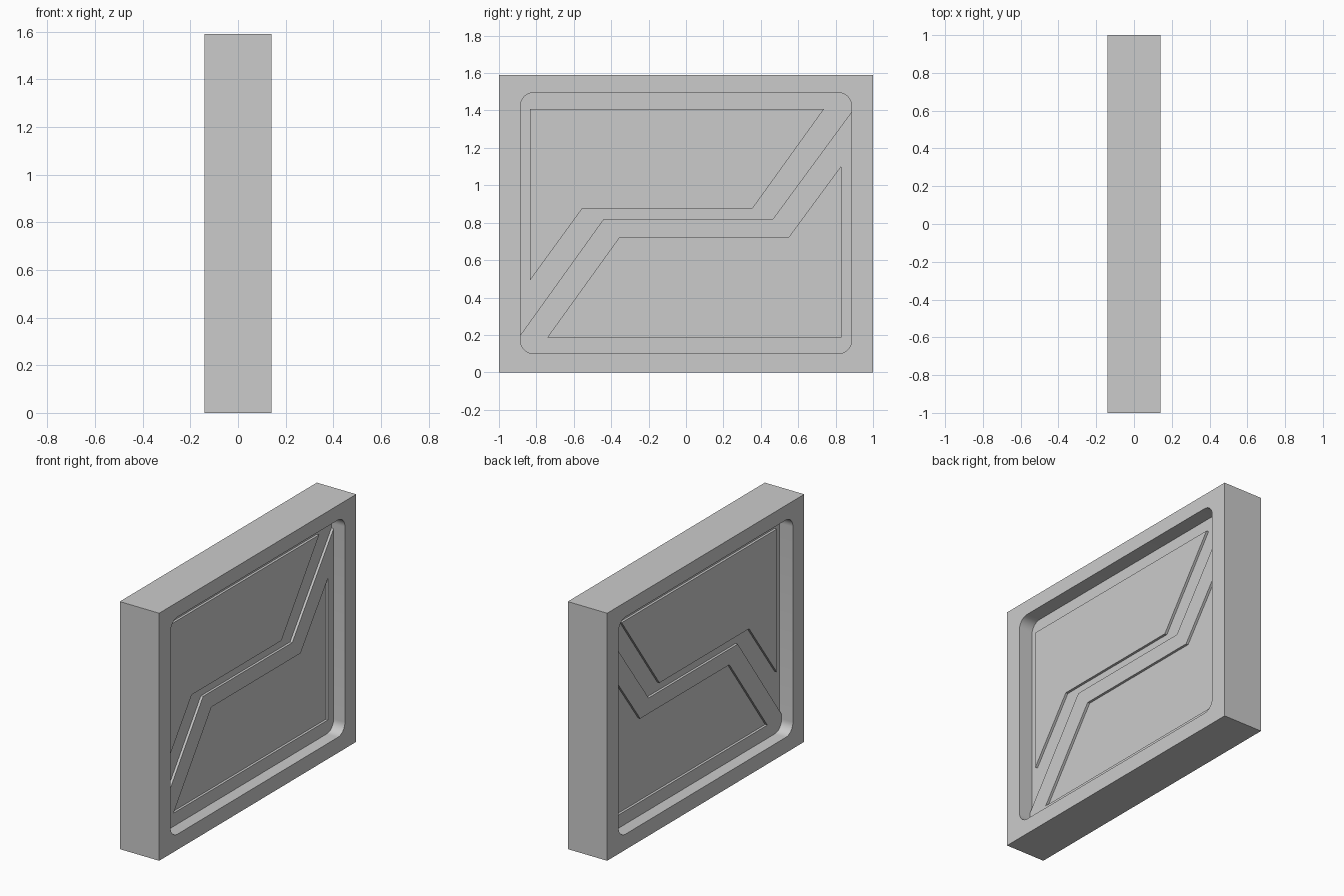
import bpy, bmesh
from math import cos, sin, pi
from mathutils import Matrix

cube = bpy.data.objects.get("Cube")
if cube:
    bpy.data.objects.remove(cube, do_unlink=True)

# Single flat colour
grey = bpy.data.materials.new("light grey")
grey.use_nodes = True
colour = (0.6, 0.6, 0.6, 1)
grey.diffuse_color = colour
grey.node_tree.nodes["Principled BSDF"].inputs["Base Color"].default_value = colour

# Curve axes (x, y, depth) become world (y, z, x)
TO_SIDE = Matrix(((0, 0, 1, 0), (1, 0, 0, 0), (0, 1, 0, 0), (0, 0, 0, 1)))


def rounded_rect(y0, z0, y1, z1, r, steps=8):
    centres = [(y1 - r, z1 - r), (y0 + r, z1 - r), (y0 + r, z0 + r), (y1 - r, z0 + r)]
    points = []
    for i, (cy, cz) in enumerate(centres):
        for k in range(steps + 1):
            a = pi / 2 * (i + k / steps)
            points.append((cy + r * cos(a), cz + r * sin(a)))
    return points


def slab(name, half, *outlines):
    """Flat plate in the y-z plane; a second outline makes a hole."""
    curve = bpy.data.curves.new(name, "CURVE")
    curve.dimensions = "2D"
    curve.fill_mode = "BOTH"
    curve.extrude = half
    for outline in outlines:
        spline = curve.splines.new("POLY")
        spline.points.add(len(outline) - 1)
        for point, (y, z) in zip(spline.points, outline):
            point.co = (y, z, 0, 1)
        spline.use_cyclic_u = True
    temp = bpy.data.objects.new(name + "_outline", curve)
    mesh = bpy.data.meshes.new_from_object(temp)
    bpy.data.objects.remove(temp)
    bpy.data.curves.remove(curve)

    bm = bmesh.new()
    bm.from_mesh(mesh)
    bmesh.ops.transform(bm, matrix=TO_SIDE, verts=bm.verts)
    bmesh.ops.remove_doubles(bm, verts=bm.verts, dist=0.0005)
    bmesh.ops.recalc_face_normals(bm, faces=bm.faces)
    bm.to_mesh(mesh)
    bm.free()
    mesh.name = name
    mesh.materials.clear()
    mesh.materials.append(grey)
    obj = bpy.data.objects.new(name, mesh)
    bpy.context.collection.objects.link(obj)
    return obj


HIGH, LOW = 0.06, 0.044

# Outer frame with a rounded opening
frame = slab("frame", 0.14,
             [(-1, 0), (1, 0), (1, 1.59), (-1, 1.59)],
             rounded_rect(-0.885, 0.1, 0.885, 1.495, 0.07))

# Thin core plate: the lower level on both sides
core = slab("core_plate", LOW, [(-0.93, 0.06), (0.93, 0.06), (0.93, 1.54), (-0.93, 1.54)])

# Raised lower field with a sunken panel, edges tucked into the frame
field = slab("lower_field", HIGH,
             [(-0.93, 0.137), (-0.93, 0.06), (0.93, 0.06), (0.93, 1.453),
              (0.465, 0.82), (-0.44, 0.82)],
             [(-0.74, 0.185), (0.83, 0.185), (0.83, 1.1), (0.55, 0.72), (-0.355, 0.72)])

# Raised upper panel
panel = slab("upper_panel", HIGH,
             [(-0.835, 0.49), (-0.555, 0.875), (0.355, 0.875), (0.738, 1.408), (-0.835, 1.408)])

# Smooth rounded corners, sharp edges elsewhere
bpy.ops.object.select_all(action="DESELECT")
for obj in (frame, core, field, panel):
    obj.select_set(True)
bpy.context.view_layer.objects.active = frame
bpy.ops.object.shade_smooth_by_angle(angle=pi / 6)
